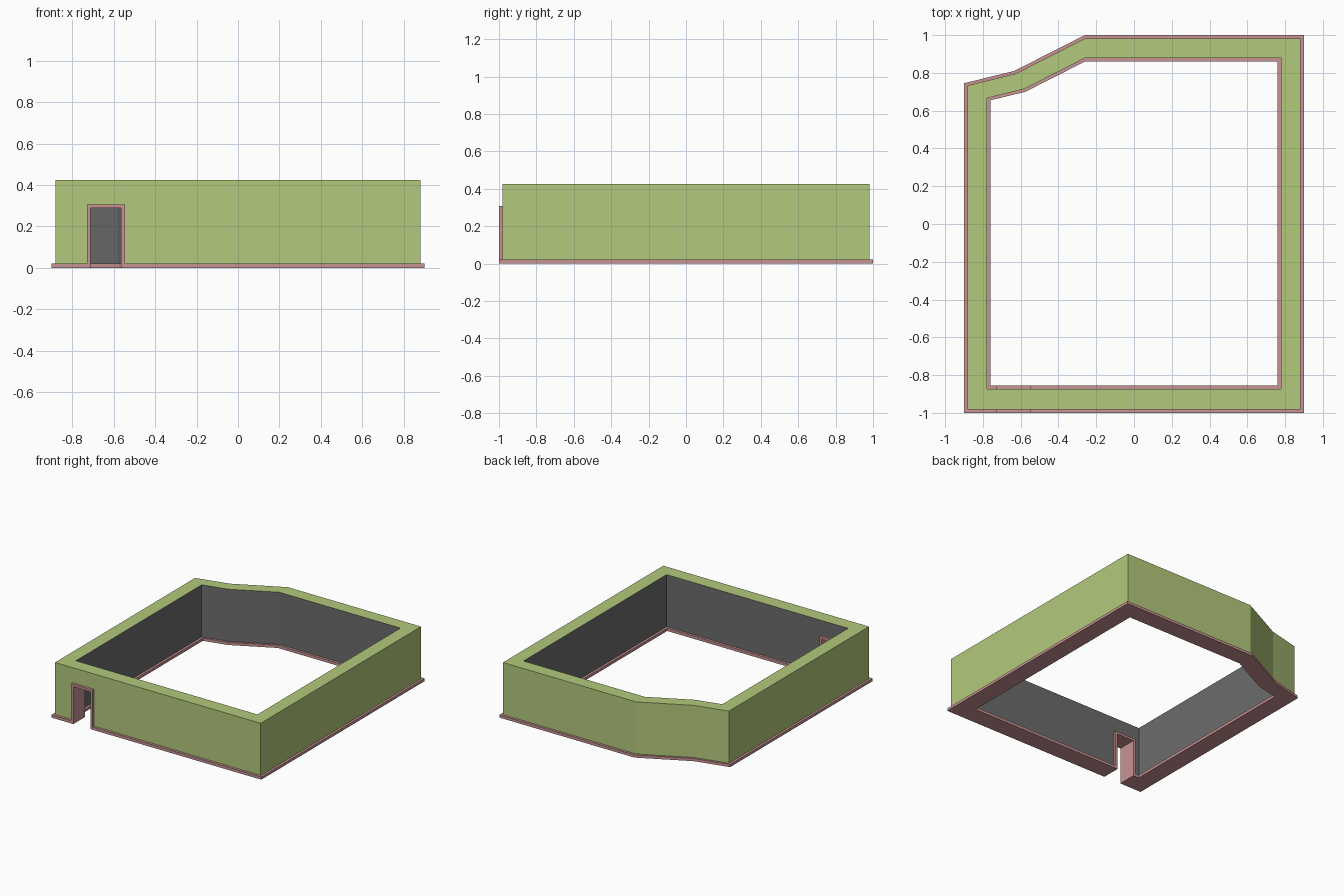
import bpy
import bmesh
from mathutils import Vector

cube = bpy.data.objects.get("Cube")
if cube:
    bpy.data.objects.remove(cube, do_unlink=True)


def material(name, rgb):
    mat = bpy.data.materials.new(name)
    mat.use_nodes = True
    mat.diffuse_color = (*rgb, 1)
    mat.node_tree.nodes["Principled BSDF"].inputs["Base Color"].default_value = (*rgb, 1)
    return mat


GREEN = material("green paint", (0.45, 0.585, 0.20))
GREY = material("grey lining", (0.15, 0.15, 0.15))
PINK = material("pink trim", (0.585, 0.295, 0.295))

# Footprint of the skirting, outside and inside, counter-clockwise from front left
OUTER = [(-0.9, -1), (0.9, -1), (0.9, 1), (-0.26, 1), (-0.635, 0.81), (-0.9, 0.745)]
INNER = [(-0.76, -0.855), (0.76, -0.855), (0.76, 0.86), (-0.26, 0.86), (-0.575, 0.7), (-0.76, 0.655)]
TRIM = 0.018
BASE_TOP, WALL_TOP = 0.021, 0.425
DOOR_LEFT, DOOR_RIGHT, DOOR_TOP = -0.73, -0.546, 0.307
FRONT, BACK = OUTER[0][1], INNER[0][1]


def finish(name, bm, mats):
    bmesh.ops.recalc_face_normals(bm, faces=bm.faces)
    mesh = bpy.data.meshes.new(name)
    bm.to_mesh(mesh)
    bm.free()
    for mat in mats:
        mesh.materials.append(mat)
    obj = bpy.data.objects.new(name, mesh)
    bpy.context.collection.objects.link(obj)
    return obj


def ring(name, inset, z0, z1, outside, inside):
    """Closed wall around the footprint, inset on both sides by a share of its width."""
    bm = bmesh.new()
    loops = []
    for share in (inset, 1 - inset):
        pts = [Vector(a).lerp(Vector(b), share) for a, b in zip(OUTER, INNER)]
        for z in (z0, z1):
            loops.append([bm.verts.new((p.x, p.y, z)) for p in pts])
    out_low, out_high, in_low, in_high = loops
    n = len(OUTER)
    for a, b, slot in ((out_low, out_high, 0), (out_high, in_high, 0),
                       (in_high, in_low, 1), (in_low, out_low, 0)):
        for i in range(n):
            j = (i + 1) % n
            bm.faces.new((a[i], a[j], b[j], b[i])).material_index = slot
    return finish(name, bm, (outside, inside))


def extrude_y(name, profile, y0, y1, mat):
    bm = bmesh.new()
    face = bm.faces.new([bm.verts.new((x, y0, z)) for x, z in profile])
    grown = bmesh.ops.extrude_face_region(bm, geom=[face], use_keep_orig=True)["geom"]
    verts = [v for v in grown if isinstance(v, bmesh.types.BMVert)]
    bmesh.ops.translate(bm, verts=verts, vec=(0, y1 - y0, 0))
    return finish(name, bm, (mat,))


# Wall and skirting
wall = ring("wall", 0.13, BASE_TOP, WALL_TOP, GREEN, GREY)
skirting = ring("skirting", 0, 0, BASE_TOP, PINK, PINK)

# Doorway cut through both
opening = [(DOOR_LEFT, -0.1), (DOOR_RIGHT, -0.1), (DOOR_RIGHT, DOOR_TOP), (DOOR_LEFT, DOOR_TOP)]
cutter = extrude_y("doorway_cutter", opening, FRONT - 0.1, BACK + 0.1, PINK)
cutter.hide_render = True
for obj in (wall, skirting):
    mod = obj.modifiers.new("doorway", "BOOLEAN")
    mod.operation = "DIFFERENCE"
    mod.solver = "EXACT"
    mod.object = cutter
    bpy.context.view_layer.objects.active = obj
    bpy.ops.object.modifier_apply(modifier=mod.name)
bpy.data.objects.remove(cutter, do_unlink=True)

# Door frame lining the opening
left, right, top = DOOR_LEFT + TRIM, DOOR_RIGHT - TRIM, DOOR_TOP - TRIM
arch = [(DOOR_LEFT, 0), (DOOR_LEFT, DOOR_TOP), (DOOR_RIGHT, DOOR_TOP), (DOOR_RIGHT, 0),
        (right, 0), (right, top), (left, top), (left, 0)]
extrude_y("door_frame", arch, FRONT, BACK, PINK)
